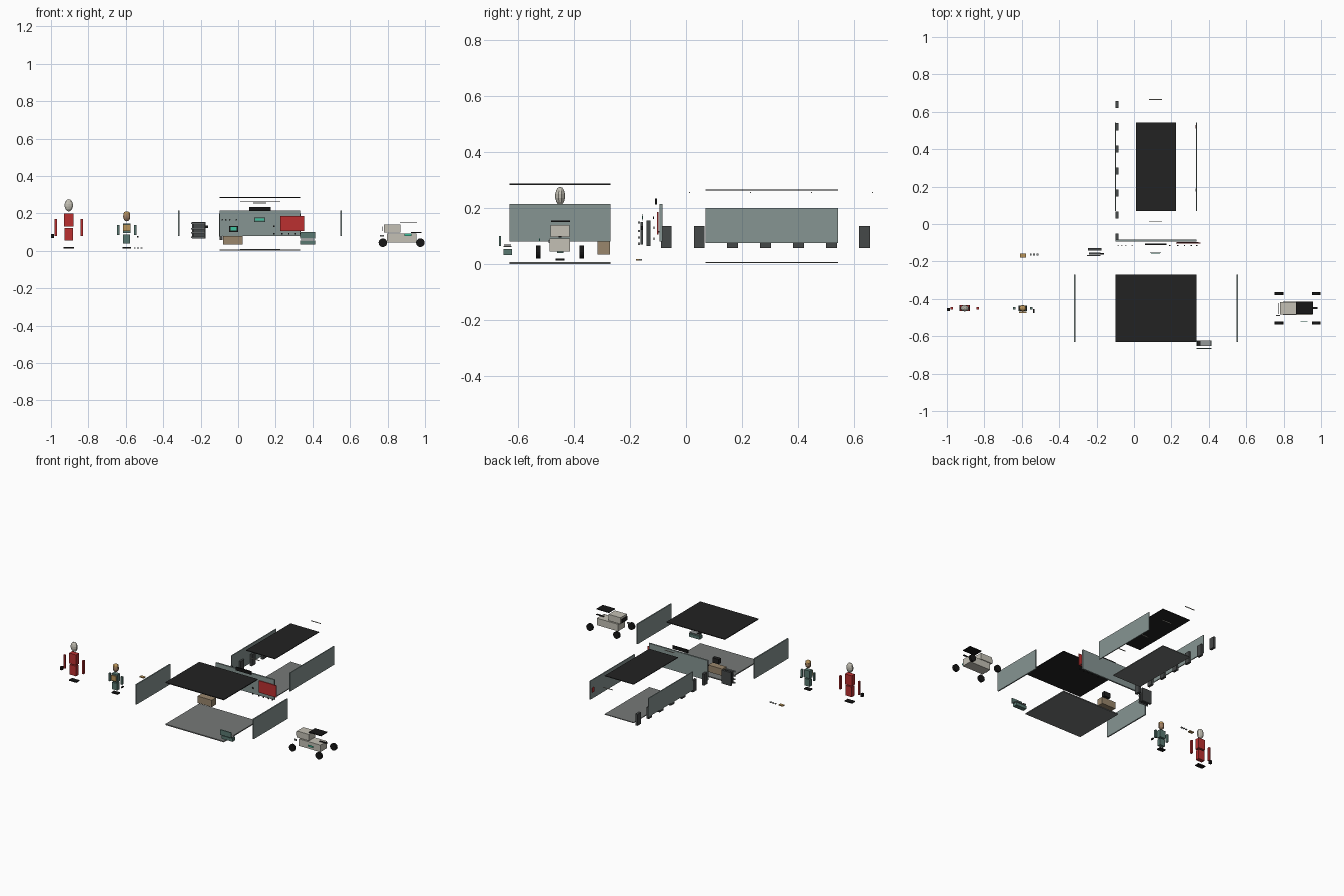
import bpy, math

COL = {
    "wall": (.24, .30, .29), "floor": (.18, .19, .185), "dark": (.016, .016, .016),
    "pillar": (.06, .065, .065), "tan": (.32, .24, .15), "green": (.10, .19, .165),
    "glow": (.05, .55, .35), "red": (.5, .03, .03), "cream": (.55, .53, .46),
    "black": (.008, .008, .008), "ochre": (.5, .3, .1), "skin": (.36, .22, .13),
    "steel": (.3, .32, .32),
}
MATS = {}


def paint(o, c):
    if c not in MATS:
        MATS[c] = bpy.data.materials.new(c)
        MATS[c].diffuse_color = (*COL[c], 1)
    o.data.materials.append(MATS[c])
    return o


def box(name, c, x0, x1, y0, y1, z0, z1):
    bpy.ops.mesh.primitive_cube_add(size=1, location=((x0+x1)/2, (y0+y1)/2, (z0+z1)/2))
    o = bpy.context.object
    o.name = name
    o.scale = (x1-x0, y1-y0, z1-z0)
    return paint(o, c)


def cyl(name, c, loc, r, depth, rot=(0, 0, 0), n=16):
    bpy.ops.mesh.primitive_cylinder_add(vertices=n, radius=r, depth=depth, location=loc, rotation=rot)
    o = bpy.context.object
    o.name = name
    return paint(o, c)


def ball(name, c, loc, radii, seg=10, rings=7):
    bpy.ops.mesh.primitive_uv_sphere_add(segments=seg, ring_count=rings, radius=1, location=loc)
    o = bpy.context.object
    o.name = name
    o.scale = radii
    return paint(o, c)


FWD = (math.pi/2, 0, 0)

# Front room, exploded apart
box("room_floor", "floor", -.1, .335, -.63, -.27, 0, .007)
box("room_roof", "dark", -.1, .335, -.63, -.27, .283, .288)
for n, x in (("left", -.318), ("right", .553)):
    box("room_wall_" + n, "wall", x-.004, x+.004, -.63, -.27, .08, .215)
box("room_back_wall", "wall", -.1, .335, -.094, -.084, .08, .215)

# Corridor, exploded apart
box("corridor_floor", "floor", .01, .225, .07, .543, .003, .008)
box("corridor_roof", "dark", .01, .225, .07, .543, .262, .266)
for n, x in (("left", -.099), ("right", .335)):
    box("corridor_wall_" + n, "wall", x-.003, x+.003, .07, .543, .075, .2)
for i in range(7):
    y = -.07 + i*.118
    box("corridor_pillar", "pillar", -.099, -.083, y-.019, y+.019, .058, .135)
for i in range(4):
    y = .012 + i*.218
    box("ceiling_lamp", "cream", .08, .15, y-.002, y+.002, .253, .257)
box("red_panel", "red", .325, .329, .51, .53, .12, .15)
box("wall_switch", "steel", .325, .329, .175, .19, .12, .15)

# Fittings in front of the back wall
box("vent_box", "black", .06, .175, -.111, -.104, .213, .235)
box("red_screen", "red", .225, .355, -.103, -.098, .105, .185)
box("screen_foot_panel", "pillar", .23, .345, -.098, -.095, .112, .118)
box("green_sign", "green", .085, .145, -.156, -.153, .155, .178)
box("green_sign_light", "glow", .092, .138, -.158, -.156, .161, .172)
for x in (-.085, -.065, -.045, -.01):
    cyl("wall_bolt", "dark", (x, -.116, .165), .004, .004, FWD, 8)
for x in (.19, .235, .27, .305, .335):
    box("wall_button", "dark", x-.004, x+.004, -.117, -.113, .086, .094)
box("wall_button_high", "dark", .186, .194, -.117, -.113, .126, .134)

# Heavy door with bars and handle
box("door_slab", "pillar", -.245, -.175, -.142, -.127, .065, .155)
box("door_plate", "pillar", -.24, -.178, -.163, -.153, .07, .15)
for z in (.072, .095, .118, .148):
    box("door_bar", "steel", -.25, -.18, -.172, -.165, z-.004, z+.004)
box("door_handle", "black", -.19, -.16, -.162, -.156, .121, .135)

# Desk and monitor
box("desk", "tan", -.08, .025, -.316, -.272, .034, .08)
box("monitor", "dark", -.047, 0, -.305, -.28, .1, .133)
box("monitor_screen", "glow", -.041, -.007, -.309, -.307, .108, .127)

# Sofa
box("sofa_seat", "green", .335, .415, -.652, -.622, .033, .054)
box("sofa_cushion", "steel", .337, .413, -.652, -.624, .060, .064)
box("sofa_back", "green", .335, .415, -.668, -.662, .065, .1)
box("sofa_pillow", "dark", .336, .356, -.65, -.626, .067, .07)

# Rover
box("rover_body", "cream", .797, .955, -.487, -.415, .045, .092)
box("rover_cab", "cream", .78, .868, -.485, -.417, .097, .14)
box("rover_window", "dark", .772, .775, -.48, -.422, .105, .13)
box("rover_panel", "black", .865, .957, -.482, -.415, .15, .155)
box("rover_tail_rail", "dark", .925, .98, -.455, -.445, .095, .1)
box("rover_head_lamp", "steel", .76, .78, -.492, -.486, .075, .085)
box("rover_side_light", "glow", .89, .928, -.525, -.521, .08, .091)
for x in (.775, .975):
    for y in (-.528, -.372):
        cyl("rover_wheel", "black", (x, y, .043), .023, .016, FWD)


# Exploded figures
def figure(name, x, head, z, half, arm, suit, chest, skin, dep):
    y = -.45
    ball(name + "_head", skin, (x, y, head[0]), head[1])
    box(name + "_torso", chest, x-half, x+half, y-dep, y+dep, *z["torso"])
    box(name + "_legs", suit, x-half*.9, x+half*.9, y-dep*.85, y+dep*.85, *z["legs"])
    box(name + "_feet", "black", x-half*1.05, x+half*1.05, y-dep, y+dep, .013, .02)
    for s in (-1, 1):
        box(name + "_arm", suit, x+s*arm-.006, x+s*arm+.006, y-.007, y+.007, *z["arm"])


figure("tall_figure", -.905, (.243, (.024, .018, .033)),
       {"torso": (.13, .2), "legs": (.055, .122), "arm": (.08, .17)},
       .026, .07, "red", "red", "cream", .016)
box("tall_tool", "black", -1, -.985, -.465, -.45, .068, .09)
figure("small_figure", -.595, (.183, (.02, .018, .026)),
       {"torso": (.095, .147), "legs": (.04, .087), "arm": (.085, .137)},
       .021, .045, "green", "green", "skin", .014)
box("small_chest_pad", "ochre", -.614, -.576, -.475, -.468, .105, .14)
ball("small_cap", "ochre", (-.595, -.45, .197), (.019, .017, .014))
box("small_tool", "black", -.54, -.532, -.475, -.455, .072, .08)

# Loose plate with small bits
box("loose_plate", "ochre", -.61, -.578, -.178, -.158, .012, .018)
for x in (-.552, -.534, -.516):
    box("loose_bit", "steel", x-.005, x+.005, -.168, -.158, .013, .018)
